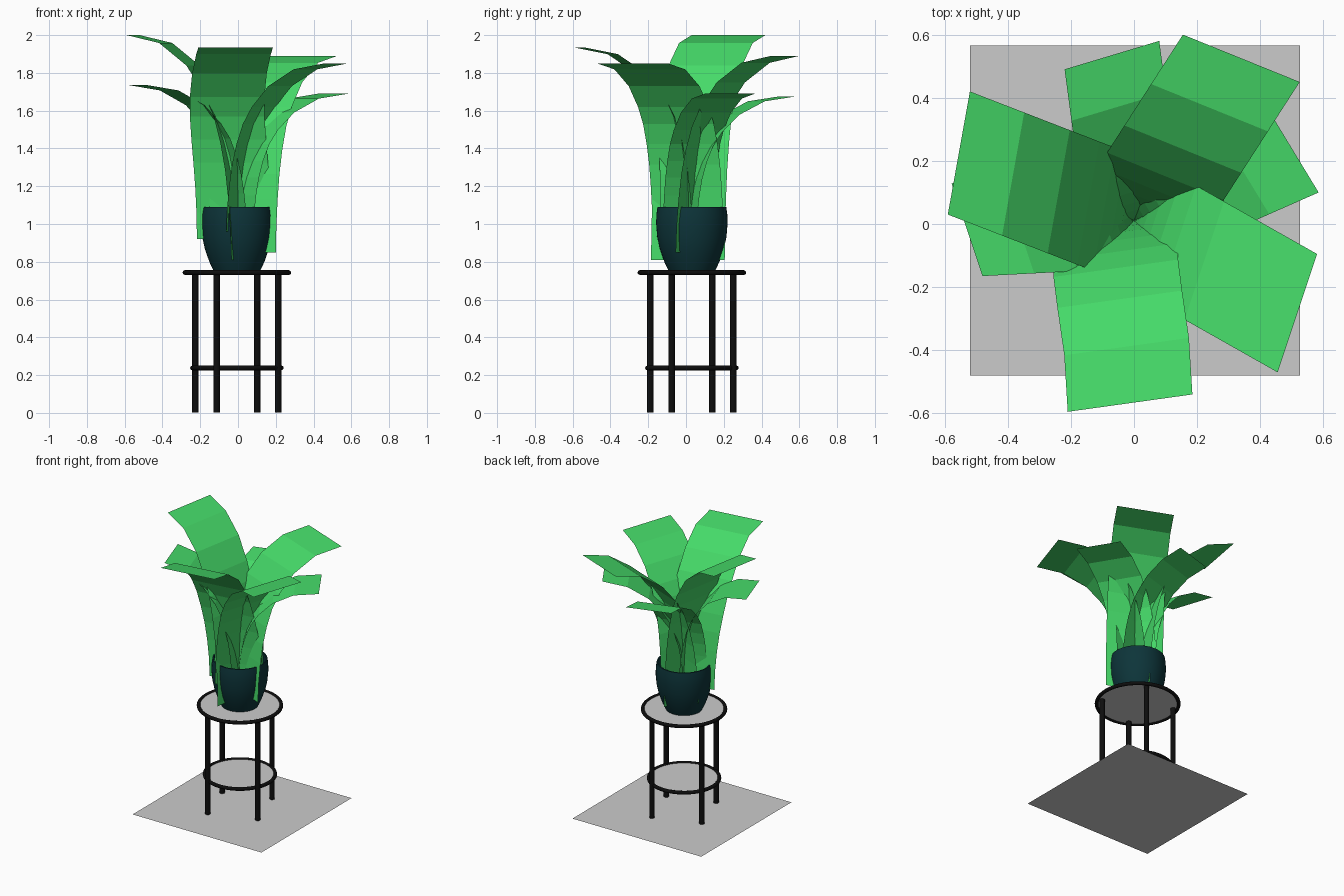
import bpy, math

if "Cube" in bpy.data.objects:
    bpy.data.objects.remove(bpy.data.objects["Cube"])

CX, CY = -0.006, 0.031  # shared axis of stand and pot


def material(name, rgb):
    m = bpy.data.materials.new(name)
    m.diffuse_color = (*rgb, 1)
    m.use_nodes = True
    m.node_tree.nodes["Principled BSDF"].inputs["Base Color"].default_value = m.diffuse_color
    return m


BLACK = material("black_metal", (0.004, 0.004, 0.004))
TEAL = material("teal_glaze", (0.004, 0.035, 0.042))
GREEN = material("leaf_green", (0.06, 0.70, 0.14))


def finish(name, mat=None, smooth=True):
    ob = bpy.context.object
    ob.name = name
    if mat:
        ob.data.materials.append(mat)
    if smooth:
        bpy.ops.object.shade_smooth_by_angle(angle=math.radians(35))
    return ob


def mesh_object(name, verts, faces, mat, smooth):
    me = bpy.data.meshes.new(name)
    me.from_pydata(verts, [], faces)
    ob = bpy.data.objects.new(name, me)
    bpy.context.collection.objects.link(ob)
    bpy.ops.object.select_all(action='DESELECT')
    ob.select_set(True)
    bpy.context.view_layer.objects.active = ob
    return finish(name, mat, smooth)


# Floor tile
bpy.ops.mesh.primitive_plane_add(size=1.045, location=(0.0035, 0.0425, 0))
finish("floor", smooth=False)

# Stand: two round shelves, each a disc in a metal ring
for name, z, r in (("top", 0.743, 0.275), ("lower", 0.238, 0.235)):
    bpy.ops.mesh.primitive_torus_add(major_radius=r, minor_radius=0.0125, major_segments=64,
                                     minor_segments=12, location=(CX, CY, z))
    finish(name + "_ring", BLACK)
    bpy.ops.mesh.primitive_cylinder_add(vertices=64, radius=r, depth=0.008, location=(CX, CY, z))
    finish(name + "_shelf")

# Stand: four legs
for i in range(4):
    a = math.radians(-26 + 90 * i)
    bpy.ops.mesh.primitive_cylinder_add(vertices=20, radius=0.0175, depth=0.738, location=(
        CX + 0.244 * math.cos(a), CY + 0.244 * math.sin(a), 0.371))
    finish(f"leg_{i + 1}", BLACK)

# Pot: revolved outer and inner wall
outline = [(0, 0.75), (0.122, 0.75), (0.146, 0.80), (0.170, 0.87), (0.183, 0.93), (0.189, 1.0),
           (0.188, 1.05), (0.182, 1.09), (0.174, 1.09), (0.180, 1.04), (0.180, 1.0),
           (0.162, 0.87), (0.118, 0.765), (0, 0.765)]
N = 48
verts = [(CX + r * math.cos(2 * math.pi * j / N), CY + r * math.sin(2 * math.pi * j / N), z)
         for r, z in outline[1:-1] for j in range(N)]
rows = len(outline) - 2
faces = [(i * N + j, i * N + (j + 1) % N, (i + 1) * N + (j + 1) % N, (i + 1) * N + j)
         for i in range(rows - 1) for j in range(N)]
faces += [tuple(reversed(range(N))), tuple(range((rows - 1) * N, rows * N))]
mesh_object("pot", verts, faces, TEAL, True)

# Leaves: broad strips rising from the pot centre and curling outwards
# (share of reach, share of height) along each leaf
CURL = [(0, 0), (0.01, 0.14), (0.03, 0.27), (0.06, 0.40), (0.105, 0.52), (0.17, 0.64),
        (0.26, 0.74), (0.43, 0.865), (0.69, 0.965), (1, 1)]


def leaf(name, a, b, low, high, bow=0.0, base=(0.0, 0.01)):
    """a, b: corners of the tip edge seen from above; bow: sideways bend."""
    half = ((a[0] - b[0]) / 2, (a[1] - b[1]) / 2)
    tip = ((a[0] + b[0]) / 2, (a[1] + b[1]) / 2)
    vs = []
    for u, h in CURL:
        z = low + (high - low) * h
        x = base[0] + (tip[0] - base[0]) * u + bow * math.sin(math.pi * h ** 2)
        y = base[1] + (tip[1] - base[1]) * u
        vs += [(x + half[0], y + half[1], z), (x - half[0], y - half[1], z)]
    fs = [(2 * i, 2 * i + 1, 2 * i + 3, 2 * i + 2) for i in range(len(CURL) - 1)]
    mesh_object(name, vs, fs, GREEN, False)


leaf("leaf_front", (-0.21, -0.595), (0.185, -0.54), 0.92, 1.935, -0.04, (-0.02, 0.01))
leaf("leaf_front_right", (0.455, -0.47), (0.58, -0.095), 0.96, 1.85)
leaf("leaf_back_right", (0.525, 0.45), (0.155, 0.60), 0.85, 1.89, 0, (0.015, 0.02))
leaf("leaf_left", (-0.52, 0.42), (-0.59, 0.03), 0.81, 2.0)
leaf("small_leaf_right", (0.585, 0.10), (0.424, 0.365), 0.95, 1.69)
leaf("small_leaf_back", (0.08, 0.58), (-0.22, 0.49), 0.95, 1.675)
leaf("small_leaf_left", (-0.578, 0.129), (-0.48, -0.165), 0.95, 1.735)
